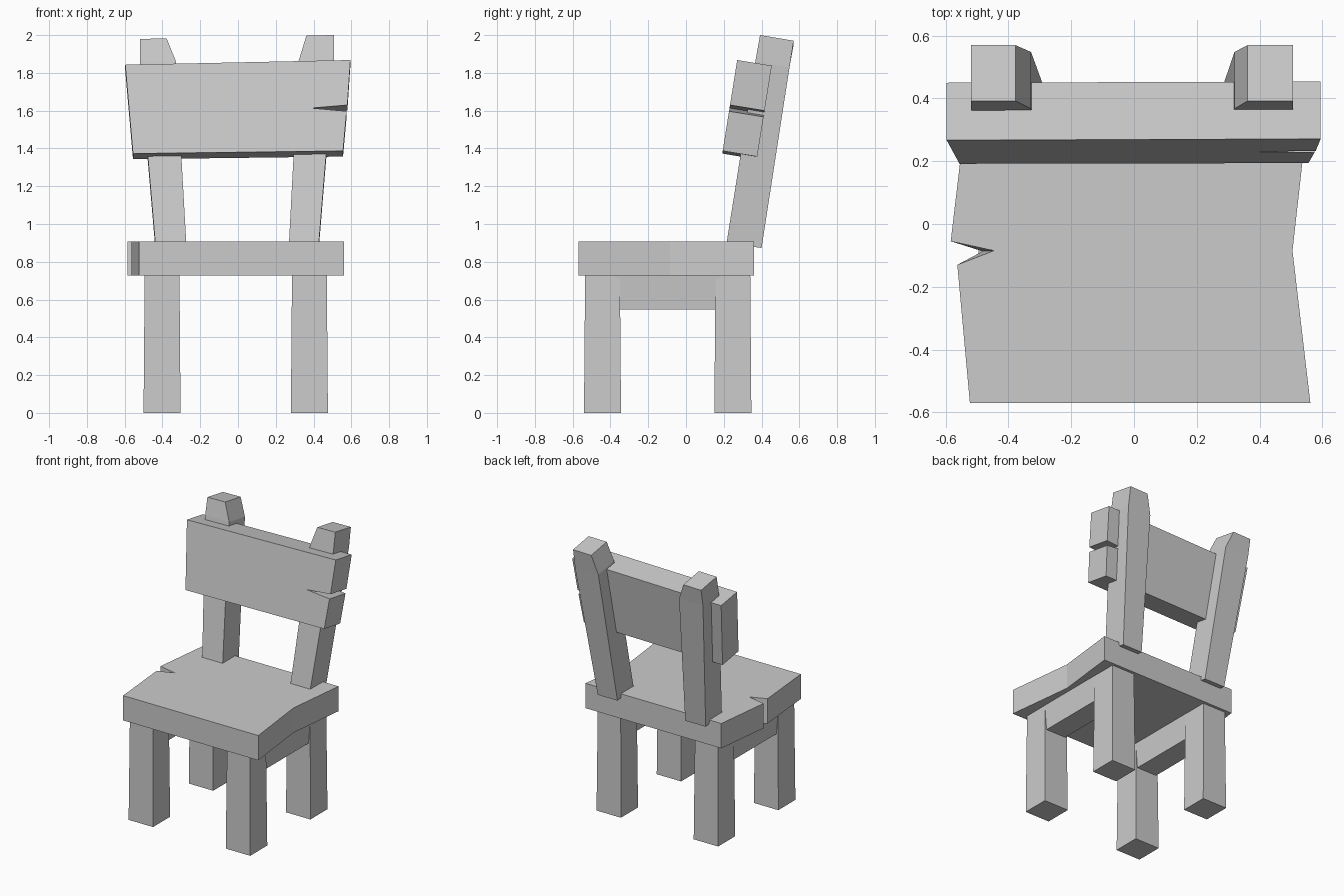
import bpy, bmesh

if "Cube" in bpy.data.objects:
    bpy.data.objects.remove(bpy.data.objects["Cube"])


def loft(name, rings):
    """Closed flat-faced solid through rings with equal point counts."""
    bm = bmesh.new()
    vs = [[bm.verts.new(p) for p in ring] for ring in rings]
    n = len(vs[0])
    for a, b in zip(vs, vs[1:]):
        for i in range(n):
            j = (i + 1) % n
            bm.faces.new((a[i], a[j], b[j], b[i]))
    bm.faces.new(vs[0])
    bm.faces.new(vs[-1])
    bmesh.ops.recalc_face_normals(bm, faces=bm.faces)
    mesh = bpy.data.meshes.new(name)
    bm.to_mesh(mesh)
    bm.free()
    obj = bpy.data.objects.new(name, mesh)
    bpy.context.collection.objects.link(obj)
    return obj


def rect(cx, cy, hx, hy, z):
    return [(cx - hx, cy - hy, z), (cx + hx, cy - hy, z),
            (cx + hx, cy + hy, z), (cx - hx, cy + hy, z)]


# Seat: crooked plank with a split on the left edge, shallower underneath
def seat_ring(tip, z):
    outline = [(-0.523, -0.57), (0.562, -0.57), (0.505, -0.085), (0.555, 0.36),
               (-0.535, 0.36), (-0.584, -0.055), tip, (-0.563, -0.13)]
    return [(x, y, z) for x, y in outline]


loft("seat", [seat_ring((-0.482, -0.087), 0.727), seat_ring((-0.447, -0.085), 0.907)])

# Legs and side rails
for side, cx in (("left", -0.402), ("right", 0.378)):
    for end, cy in (("front", -0.442), ("back", 0.248)):
        loft(f"{end}_leg_{side}", [rect(cx, cy, 0.098, 0.098, 0),
                                   rect(cx, cy, 0.092, 0.092, 0.74)])
    loft(f"side_rail_{side}", [rect(cx, -0.097, 0.08, 0.28, 0.547),
                               rect(cx, -0.097, 0.094, 0.28, 0.735)])

# Back posts: leaning, splayed, with a chamfered inner top
# (front y, front z, back y, back z) at bottom, bend and top
levels = [(0.215, 0.9, 0.4, 0.873), (0.367, 1.86, 0.548, 1.83), (0.392, 1.99, 0.57, 1.96)]
widths = {"left": [(-0.438, -0.274), (-0.52, -0.328), (-0.52, -0.378)],
          "right": [(0.27, 0.428), (0.32, 0.507), (0.362, 0.507)]}
for side, spans in widths.items():
    rings = []
    for (x0, x1), (fy, fz, by, bz) in zip(spans, levels):
        k = 0.02 if fz > 1.9 else 0
        rings.append([(x0, fy, fz + k * x0), (x1, fy, fz + k * x1),
                      (x1, by, bz + k * x1), (x0, by, bz + k * x0)])
    loft(f"back_post_{side}", rings)

# Back board: tilted plank with a split in the right end
board = [(-0.556, 1.373), (0.556, 1.387), (0.575, 1.597), (0.387, 1.614),
         (0.579, 1.63), (0.595, 1.868), (-0.597, 1.843)]
front = [(x, 0.193 + (z - 1.38) * 0.16, z) for x, z in board]
loft("back_board", [front, [(x, y + 0.183, z - 0.03) for x, y, z in front]])
